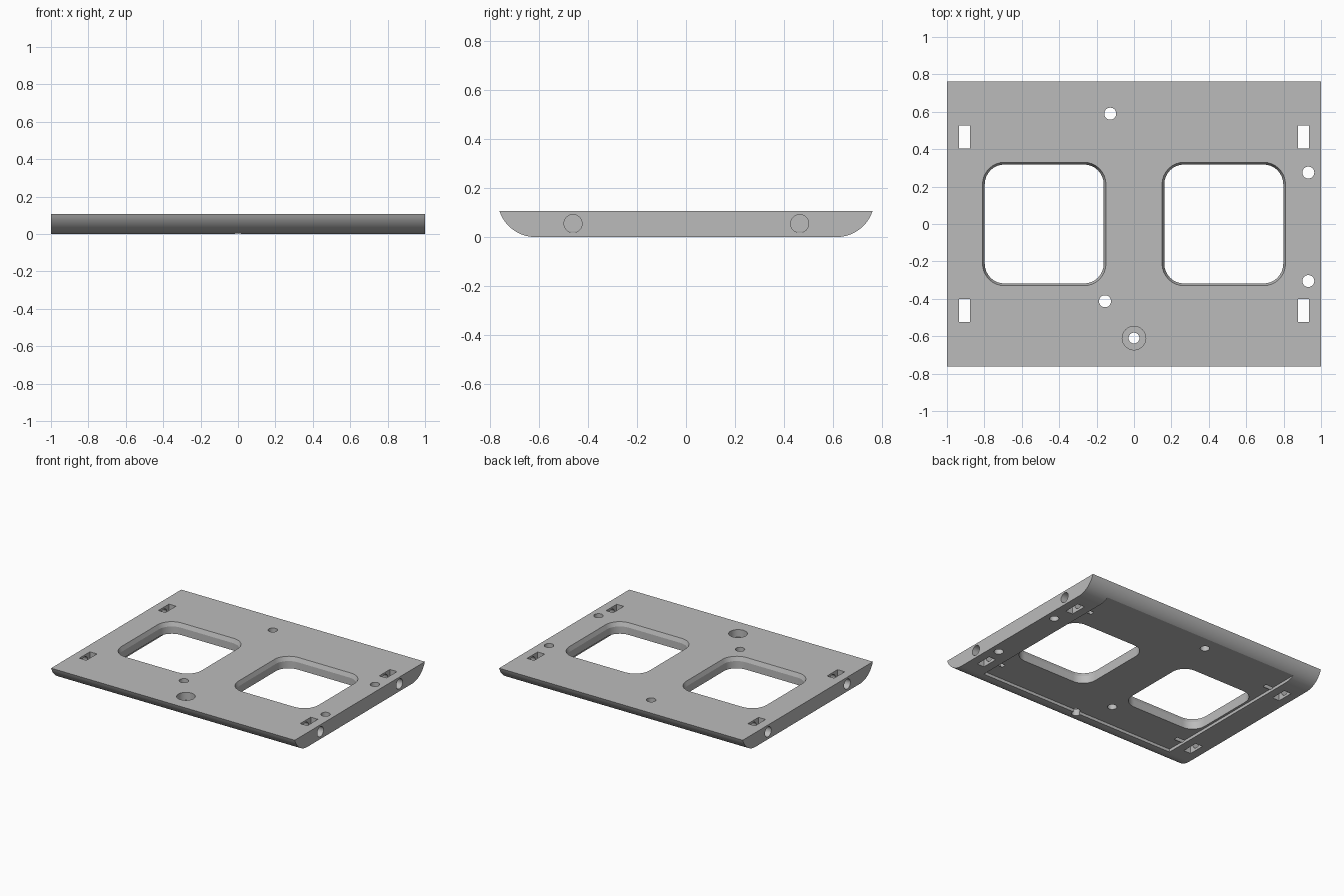
import bpy, bmesh
from math import pi, sin, cos, asin
from mathutils import Matrix

cube = bpy.data.objects.get("Cube")
if cube:
    bpy.data.objects.remove(cube, do_unlink=True)

HEIGHT = 0.106
HALF_DEPTH = 0.763

grey = bpy.data.materials.new("light_grey")
grey.use_nodes = True
colour = (0.5, 0.5, 0.5, 1)
grey.diffuse_color = colour
grey.node_tree.nodes["Principled BSDF"].inputs["Base Color"].default_value = colour


def loft(name, rings):
    """Closed solid through matching rings of points."""
    bm = bmesh.new()
    loops = [[bm.verts.new(p) for p in ring] for ring in rings]
    n = len(loops[0])
    bm.faces.new(loops[0])
    bm.faces.new(loops[-1])
    for a, b in zip(loops, loops[1:]):
        for i in range(n):
            j = (i + 1) % n
            bm.faces.new((a[i], a[j], b[j], b[i]))
    bmesh.ops.recalc_face_normals(bm, faces=bm.faces)
    mesh = bpy.data.meshes.new(name)
    bm.to_mesh(mesh)
    bm.free()
    mesh.materials.append(grey)
    obj = bpy.data.objects.new(name, mesh)
    bpy.context.collection.objects.link(obj)
    return obj


def rounded_ring(cx, half, radius, z, steps=8):
    """Rounded square at height z."""
    points = []
    for k, (sx, sy) in enumerate([(1, 1), (-1, 1), (-1, -1), (1, -1)]):
        for i in range(steps + 1):
            a = (k + i / steps) * pi / 2
            points.append((cx + sx * (half - radius) + radius * cos(a),
                           sy * (half - radius) + radius * sin(a), z))
    return points


def box(x0, x1, y0, y1, z0, z1):
    return loft("cutter", [[(x0, y0, z), (x1, y0, z), (x1, y1, z), (x0, y1, z)]
                           for z in (z0, z1)])


def round_hole(x, y, radius, z0, z1, steps=32):
    return loft("cutter", [[(x + radius * cos(2 * pi * i / steps),
                             y + radius * sin(2 * pi * i / steps), z)
                            for i in range(steps)] for z in (z0, z1)])


def side_hole(x0, x1, y, z, radius, steps=32):
    return loft("cutter", [[(x, y + radius * cos(2 * pi * i / steps),
                             z + radius * sin(2 * pi * i / steps))
                            for i in range(steps)] for x in (x0, x1)])


# Plate: flat top, long edges curving under to a flat base
run = 0.148
arc = (run ** 2 + HEIGHT ** 2) / (2 * HEIGHT)
sweep = asin(run / arc)
edge = [(HALF_DEPTH - run + arc * sin(sweep * i / 16),
         arc - arc * cos(sweep * i / 16)) for i in range(17)]
profile = edge + [(-y, z) for y, z in reversed(edge)]
plate = loft("mounting_plate", [[(x, y, z) for y, z in profile] for x in (-1, 1)])

cutters = []

# Shallow pocket under the base, running out through the back curve
cutters.append(box(-0.815, 0.815, -0.6, 0.9, -0.1, 0.022))

# Two windows with a chamfered upper rim
for cx in (-0.48, 0.48):
    sections = [(-0.1, 0), (HEIGHT - 0.03, 0), (HEIGHT, 0.012), (0.2, 0.012)]
    cutters.append(loft("cutter", [rounded_ring(cx, 0.318 + g, 0.105 + g, z)
                                   for z, g in sections]))

# Strap slots and the blind holes bored through them from each end
for side in (-1, 1):
    for y in (-0.462, 0.465):
        x0, x1 = sorted((side * 0.878, side * 0.936))
        cutters.append(box(x0, x1, y - 0.062, y + 0.062, -0.1, 0.2))
        x0, x1 = sorted((side * 0.755, side * 1.1))
        cutters.append(side_hole(x0, x1, y, 0.055, 0.037))

# Small through holes
for x, y in [(-0.127, 0.59), (-0.155, -0.413), (0.932, 0.275), (0.932, -0.305)]:
    cutters.append(round_hole(x, y, 0.032, -0.1, 0.2))

# Counterbored hole near the front
cutters.append(round_hole(0, -0.61, 0.029, -0.1, 0.2))
cutters.append(round_hole(0, -0.61, 0.063, 0.05, 0.2))

# Apply every cut, then drop the cutters
bpy.ops.object.select_all(action="DESELECT")
bpy.context.view_layer.objects.active = plate
plate.select_set(True)
for cutter in cutters:
    cutter.hide_render = True
    cut = plate.modifiers.new("cut", "BOOLEAN")
    cut.operation = "DIFFERENCE"
    cut.solver = "EXACT"
    cut.object = cutter
    bpy.ops.object.modifier_apply(modifier=cut.name)
    bpy.data.objects.remove(cutter, do_unlink=True)

bpy.ops.object.shade_smooth_by_angle(angle=0.3)
